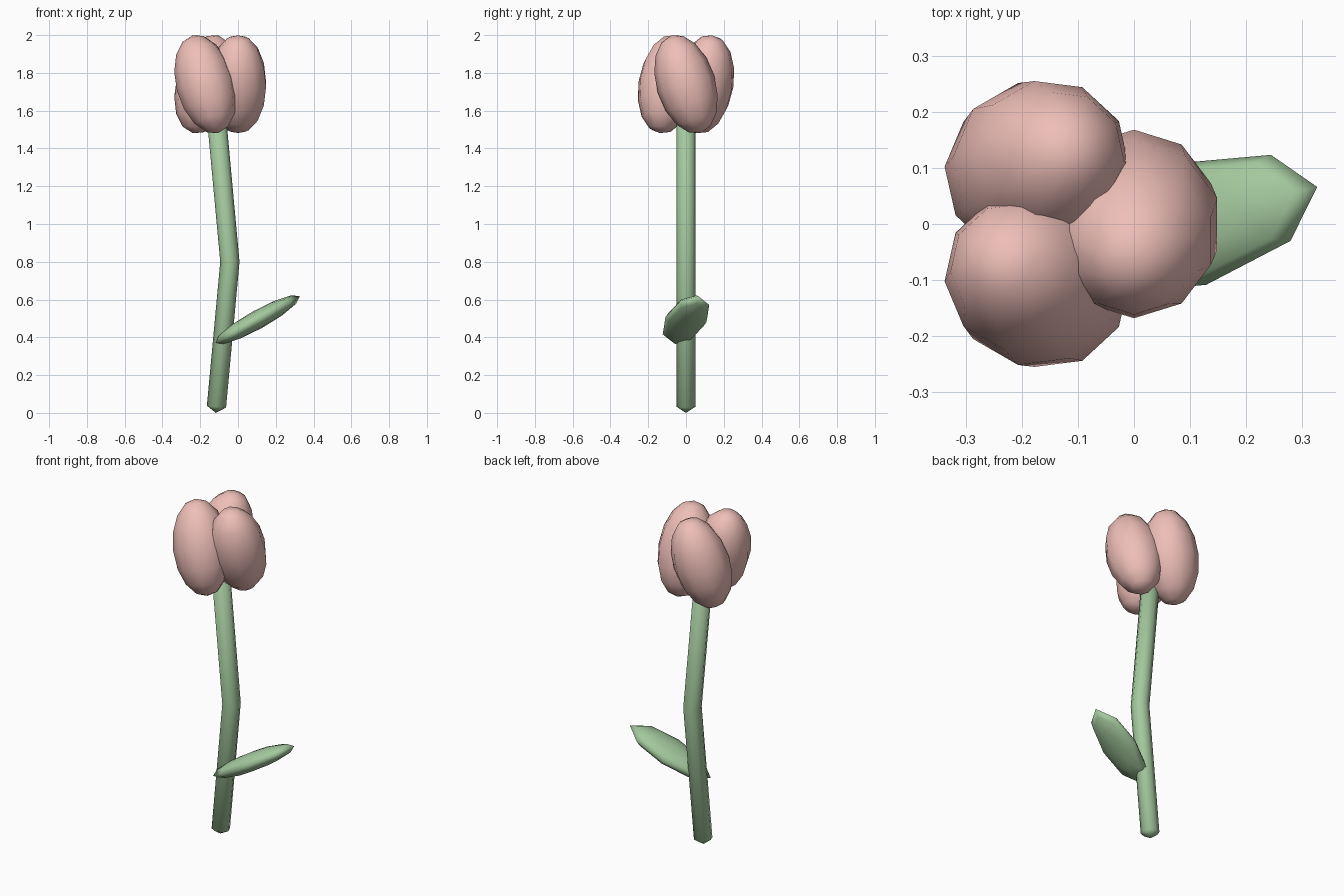
import bpy, bmesh
from math import sin, cos, pi, radians
from mathutils import Vector, Matrix

if "Cube" in bpy.data.objects:
    bpy.data.objects.remove(bpy.data.objects["Cube"])


def material(name, rgb):
    m = bpy.data.materials.new(name)
    m.diffuse_color = (*rgb, 1)
    m.use_nodes = True
    m.node_tree.nodes["Principled BSDF"].inputs["Base Color"].default_value = m.diffuse_color
    return m


pink = material("petal_pink", (0.86, 0.52, 0.48))
green = material("stem_green", (0.37, 0.58, 0.34))


def skin(name, start, rings, end, mat, matrix=Matrix()):
    """Closed smooth skin over equal rings of points between two end points."""
    bm = bmesh.new()
    loops = [[bm.verts.new(p) for p in ring] for ring in rings]
    a, b = bm.verts.new(start), bm.verts.new(end)
    n = len(loops[0])
    for i in range(n):
        j = (i + 1) % n
        bm.faces.new((a, loops[0][j], loops[0][i]))
        bm.faces.new((b, loops[-1][i], loops[-1][j]))
        for lo, hi in zip(loops, loops[1:]):
            bm.faces.new((lo[i], lo[j], hi[j], hi[i]))
    bmesh.ops.recalc_face_normals(bm, faces=bm.faces)
    for f in bm.faces:
        f.smooth = True
    me = bpy.data.meshes.new(name)
    bm.to_mesh(me)
    bm.free()
    me.materials.append(mat)
    ob = bpy.data.objects.new(name, me)
    ob.matrix_world = matrix
    bpy.context.collection.objects.link(ob)
    return ob


def ellipsoid(name, radii, segments, rows, phase, mat, matrix):
    rx, ry, rz = radii
    rings = []
    for k in range(1, rows):
        t = -pi / 2 + pi * k / rows
        rings.append([(rx * cos(t) * cos(phase + 2 * pi * i / segments),
                       ry * cos(t) * sin(phase + 2 * pi * i / segments),
                       rz * sin(t)) for i in range(segments)])
    return skin(name, (0, 0, -rz), rings, (0, 0, rz), mat, matrix)


# Bent stem with shallow pointed ends
def stem_ring(x, z, lean):
    return [(x + 0.051 * cos(a) * cos(lean), 0.051 * sin(a), z - 0.051 * cos(a) * sin(lean))
            for a in (2 * pi * i / 8 for i in range(8))]


tilt = radians(5.3)
skin("stem", (-0.117, 0, 0),
     [stem_ring(-0.114, 0.033, tilt), stem_ring(-0.043, 0.8, 0), stem_ring(-0.114, 1.567, -tilt)],
     (-0.117, 0, 1.6), green)

# Three leaning petals around the stem
for k in range(3):
    place = (Matrix.Translation((-0.115, 0, 1.74))
             @ Matrix.Rotation(2 * pi * k / 3, 4, 'Z')
             @ Matrix.Translation((0.115, 0, 0))
             @ Matrix.Rotation(radians(17), 4, 'X'))
    ellipsoid(f"petal_{k + 1}", (0.156, 0.156, 0.27), 10, 8, pi / 2, pink, place)

# Flat leaf sloping upward
ellipsoid("leaf", (0.263, 0.112, 0.05), 8, 6, 0, green,
          Matrix.Translation((0.104, 0, 0.494))
          @ Matrix.Rotation(radians(-29), 4, 'Y')
          @ Matrix.Rotation(radians(14.5), 4, 'Z'))
